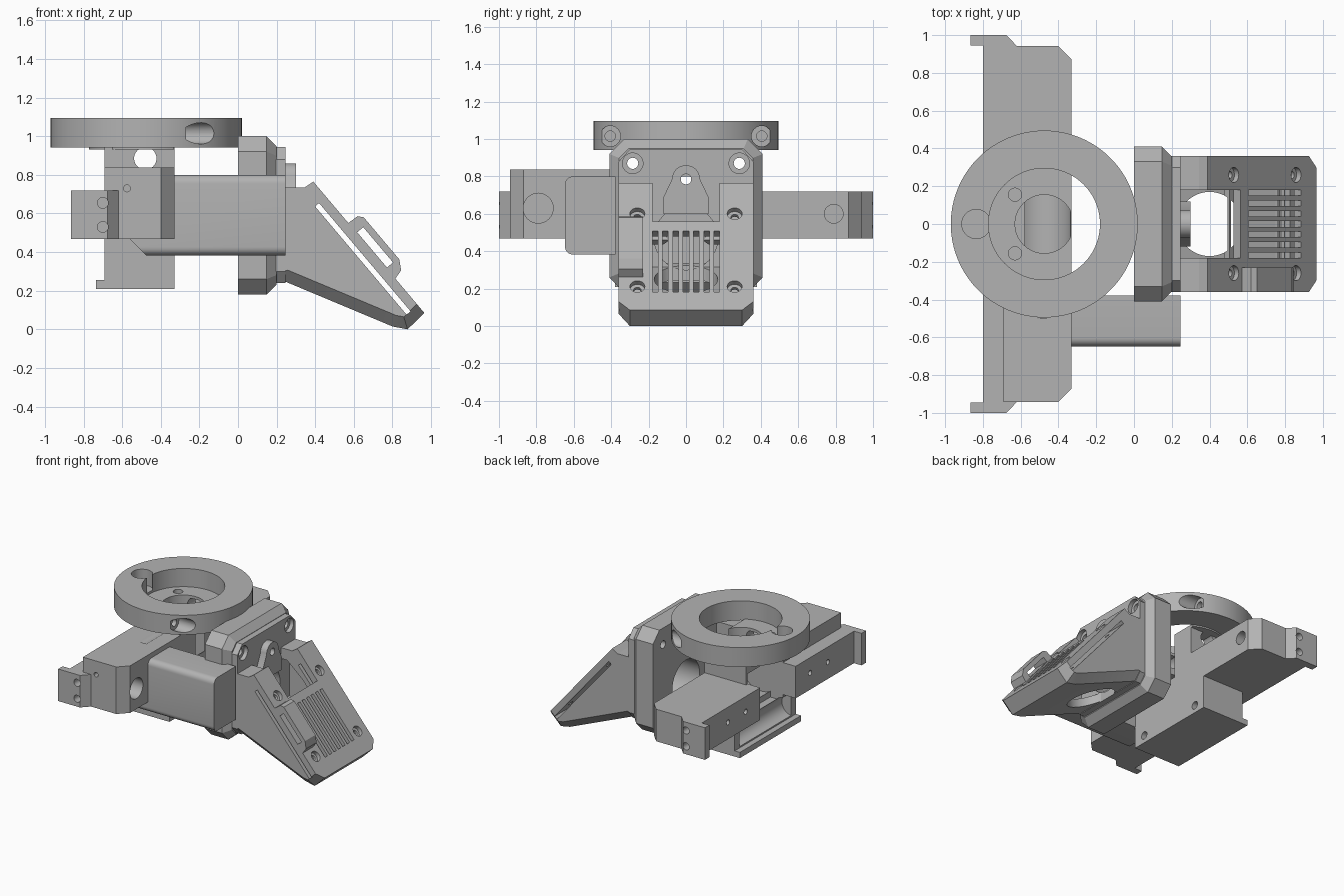
import bpy, bmesh, math
from mathutils import Vector, Matrix

if "Cube" in bpy.data.objects:
    bpy.data.objects.remove(bpy.data.objects["Cube"])

grey = bpy.data.materials.new("plain grey")
grey.use_nodes = True
COLOUR = (0.45, 0.45, 0.45, 1)
grey.diffuse_color = COLOUR
for node in grey.node_tree.nodes:
    if node.type == 'BSDF_PRINCIPLED':
        node.inputs["Base Color"].default_value = COLOUR


def finish(name, bm):
    bmesh.ops.recalc_face_normals(bm, faces=bm.faces)
    mesh = bpy.data.meshes.new(name)
    bm.to_mesh(mesh)
    bm.free()
    mesh.materials.append(grey)
    ob = bpy.data.objects.new(name, mesh)
    bpy.context.collection.objects.link(ob)
    return ob


def prism(name, pts, axis, lo, hi):
    """Extrude a 2D outline: axis z uses (x,y), y uses (x,z), x uses (y,z)."""
    place = {'x': lambda a, b, c: (c, a, b),
             'y': lambda a, b, c: (a, c, b),
             'z': lambda a, b, c: (a, b, c)}[axis]
    bm = bmesh.new()
    face = bm.faces.new([bm.verts.new(place(a, b, lo)) for a, b in pts])
    out = bmesh.ops.extrude_face_region(bm, geom=[face])
    shift = Vector(place(0, 0, hi - lo))
    for v in out["geom"]:
        if isinstance(v, bmesh.types.BMVert):
            v.co += shift
    return finish(name, bm)


def box(name, x, y, z):
    return prism(name, [(x[0], y[0]), (x[1], y[0]), (x[1], y[1]), (x[0], y[1])], 'z', *z)


def rod(name, a, b, r, axis, lo, hi, n=40):
    ring = [(a + r * math.cos(i * math.tau / n), b + r * math.sin(i * math.tau / n)) for i in range(n)]
    return prism(name, ring, axis, lo, hi)


def boolean(ob, others, mode='DIFFERENCE'):
    for other in others:
        mod = ob.modifiers.new("cut", 'BOOLEAN')
        mod.operation, mod.solver, mod.object = mode, 'EXACT', other
        other.hide_render = True
        bpy.context.view_layer.update()
        result = bpy.data.meshes.new_from_object(ob.evaluated_get(bpy.context.evaluated_depsgraph_get()))
        ob.modifiers.clear()
        ob.data = result
        bpy.data.objects.remove(other)


def bevel(ob, test, width, segments=1):
    bm = bmesh.new()
    bm.from_mesh(ob.data)
    edges = [e for e in bm.edges if test(*[v.co for v in e.verts])]
    bmesh.ops.bevel(bm, geom=edges, offset=width, segments=segments, profile=0.5,
                    affect='EDGES', clamp_overlap=True)
    bm.to_mesh(ob.data)
    bm.free()


def mirrored(pts):
    return pts + [(x, -y) for x, y in reversed(pts)]


CX = -0.475

# Mounting ring with keyhole and two counterbored side holes
ring = rod("mounting_ring", CX, 0, 0.495, 'z', 0.942, 1.095, 96)
cuts = [rod("c", CX, 0, 0.295, 'z', 0.8, 1.2, 72), rod("c", -0.835, 0, 0.077, 'z', 0.97, 1.2)]
for s in (-1, 1):
    cuts += [rod("c", s * 0.405, 1.015, 0.055, 'x', -0.27, 0.2),
             rod("c", s * 0.405, 1.015, 0.028, 'x', -0.7, 0.2, 20)]
boolean(ring, cuts)

# Carriage: long cross bar, raised wing, neck and lower cradle
bar = mirrored([(-0.8, 0.945), (-0.865, 0.945), (-0.865, 1), (-0.675, 1),
                (-0.62, 0.942), (-0.4, 0.942), (-0.33, 0.87)])
carriage = prism("carriage", bar, 'z', 0.468, 0.72)
wing = [(-0.69, 0.2), (-0.69, -0.942), (-0.4, -0.942), (-0.33, -0.87), (-0.33, 0.2)]
neck = [(-0.69, -0.24), (-0.33, -0.24), (-0.33, 0.24), (-0.69, 0.24)]
boolean(carriage, [
    prism("c", wing[:1] + wing[1:], 'z', 0.6, 0.838),
    prism("c", neck, 'z', 0.55, 0.95),
    box("c", (-0.69, -0.33), (-0.38, 0.38), (0.21, 0.6)),
    box("c", (-0.735, -0.6), (-0.38, 0.38), (0.21, 0.255))], 'UNION')
cuts = [box("c", (-1, -0.58), (-0.22, 0.22), (0.42, 0.8)),
        rod("c", -0.5, 0.61, 0.165, 'y', -0.22, 0.22),
        rod("c", CX, 0, 0.155, 'z', 0.6, 1.2),
        rod("c", -0.7, 0.355, 0.09, 'y', -0.32, 0.32),
        rod("c", -0.48, 0.885, 0.058, 'y', -0.5, 0.5),
        rod("c", -0.79, 0.63, 0.08, 'x', -0.5, 0),
        rod("c", 0.79, 0.6, 0.05, 'x', -0.42, 0),
        rod("c", -0.575, 0.73, 0.018, 'y', -1.1, -0.85, 16)]
for s in (-1, 1):
    cuts.append(rod("c", -0.63, s * 0.155, 0.035, 'z', 0.86, 1.2, 20))
    cuts += [rod("c", -0.7, z, 0.028, 'y', s * 0.96 - 0.1, s * 0.96 + 0.1, 20) for z in (0.53, 0.655)]
    cuts += [rod("c", s * y, 0.6, 0.02, 'x', -0.9, -0.72, 16) for y in (0.4, 0.62)]
    cuts.append(rod("c", s * 0.28, 0.27, 0.03, 'x', -0.42, -0.2, 20))
boolean(carriage, cuts)

# Disc plate filling the rear part of the ring opening
arc = [(CX + 0.297 * math.cos(t), 0.297 * math.sin(t))
       for t in [math.radians(61 + i * 238 / 40) for i in range(41)]]
plate = prism("ring_floor", arc, 'z', 0.93, 0.952)
boolean(plate, [rod("c", CX, 0, 0.155, 'z', 0.8, 1.2)]
        + [rod("c", -0.63, s * 0.155, 0.035, 'z', 0.8, 1.2, 20) for s in (-1, 1)])

# Side housing with rounded outer edges
housing = prism("side_housing", [(-0.56, 0.468), (-0.475, 0.382), (0.245, 0.382),
                                 (0.245, 0.8), (-0.56, 0.8)], 'y', -0.648, -0.378)
bevel(housing, lambda a, b: a.y < -0.6 and b.y < -0.6 and abs(a.z - b.z) < 0.01, 0.045, 6)

# Chamfered front plate with a thinner step in front
outline = [(0.33, 1), (0.41, 0.92), (0.41, 0.26), (0.33, 0.18)]
outline = outline + [(-y, z) for y, z in reversed(outline)]
front_plate = prism("front_plate", outline, 'x', 0, 0.2)
bevel(front_plate, lambda a, b: a.x > 0.19 and b.x > 0.19, 0.052)
half = [(0.3, 0.945), (0.36, 0.88), (0.36, 0.30), (0.31, 0.24)]
step = prism("front_step", half + [(-y, z) for y, z in reversed(half)], 'x', 0.19, 0.247)
for part in (front_plate, step):
    cuts = [rod("c", 0, 0.47, 0.17, 'x', -0.1, 0.4), rod("c", 0, 0.785, 0.028, 'x', -0.1, 0.4, 20)]
    for s in (-1, 1):
        cuts.append(rod("c", s * 0.285, 0.87, 0.03, 'x', -0.1, 0.4, 20))
        cuts.append(rod("c", s * 0.285, 0.87, 0.055, 'x', 0.215, 0.4))
    boolean(part, cuts)

# Centre lug with rounded top
lug_arc = [(0.075 * math.cos(math.pi * i / 16), 0.785 + 0.075 * math.sin(math.pi * i / 16)) for i in range(17)]
lug = prism("centre_lug", lug_arc + [(-0.12, 0.69), (-0.12, 0.6), (0.12, 0.6), (0.12, 0.69)], 'x', 0.24, 0.3)
boolean(lug, [rod("c", 0, 0.785, 0.028, 'x', 0, 0.5, 20)])

# Sloped duct; s runs down its face, t points out of it
TOP = Vector((0.39, 0.765))
DOWN = Vector((0.575, -0.68)).normalized()
OUT = Vector((-DOWN.y, DOWN.x))


def slope(s, t):
    return tuple(TOP + DOWN * s + OUT * t)


def slope_box(name, s, t, y):
    return prism(name, [slope(s[0], t[0]), slope(s[1], t[0]), slope(s[1], t[1]), slope(s[0], t[1])], 'y', *y)


def slope_hole(s, y, r, t0, t1):
    hole = rod("c", 0, 0, r, 'z', t0, t1, 24)
    x, z = slope(s, 0)
    turn = Matrix.Rotation(math.atan2(OUT.x, OUT.y), 4, 'Y')
    hole.data.transform(Matrix.Translation((x, y, z)) @ turn)
    return hole


duct = prism("sloped_duct", [(0.2, 0.735), (0.345, 0.735), (0.39, 0.765), (0.965, 0.085), (0.878, 0),
                             (0.8, 0.015), (0.25, 0.245), (0.2, 0.24)], 'y', -0.36, 0.36)
bevel(duct, lambda a, b: abs(a.y - b.y) < 0.01 and max(a.z, b.z) < 0.25, 0.06)
cuts = [prism("c", [(0.19, 0.34), (0.19, 0.65), (0.3, 0.65), slope(0.2, -0.115),
                    slope(0.8, -0.115), (0.75, 0.1)], 'y', -0.29, 0.29),
        slope_box("c", (0.104, 0.838), (-0.076, -0.049), (-0.5, 0.5)),
        slope_box("c", (-0.25, 0.27), (-0.24, 0.2), (-0.18, 0.18)),
        rod("c", 0.4, 0, 0.17, 'z', -0.1, 0.5)]
cuts += [slope_box("c", (0.335, 0.765), (-0.15, 0.05), (y - 0.015, y + 0.015))
         for y in [0.055 * i for i in range(-3, 4)]]
for s in (0.215, 0.725):
    for y in (-0.26, 0.26):
        cuts += [slope_hole(s, y, 0.04, -0.03, 0.1), slope_hole(s, y, 0.02, -0.16, 0.1)]
boolean(duct, cuts)

# Handle loop on one edge of the duct face
handle = prism("duct_handle", [slope(s, t) for s, t in ((0.28, -0.01), (0.285, 0.06), (0.31, 0.08), (0.595, 0.08),
                                                        (0.645, 0.05), (0.66, -0.01))], 'y', -0.36, -0.23)
boolean(handle, [slope_box("c", (0.347, 0.586), (0.004, 0.045), (-0.5, 0))])

# Smooth curved walls, keep hard edges
bpy.ops.object.select_all(action='DESELECT')
for ob in (ring, carriage, plate, housing, front_plate, step, lug, duct, handle):
    ob.select_set(True)
    bpy.context.view_layer.objects.active = ob
bpy.ops.object.shade_smooth_by_angle(angle=math.radians(25))
